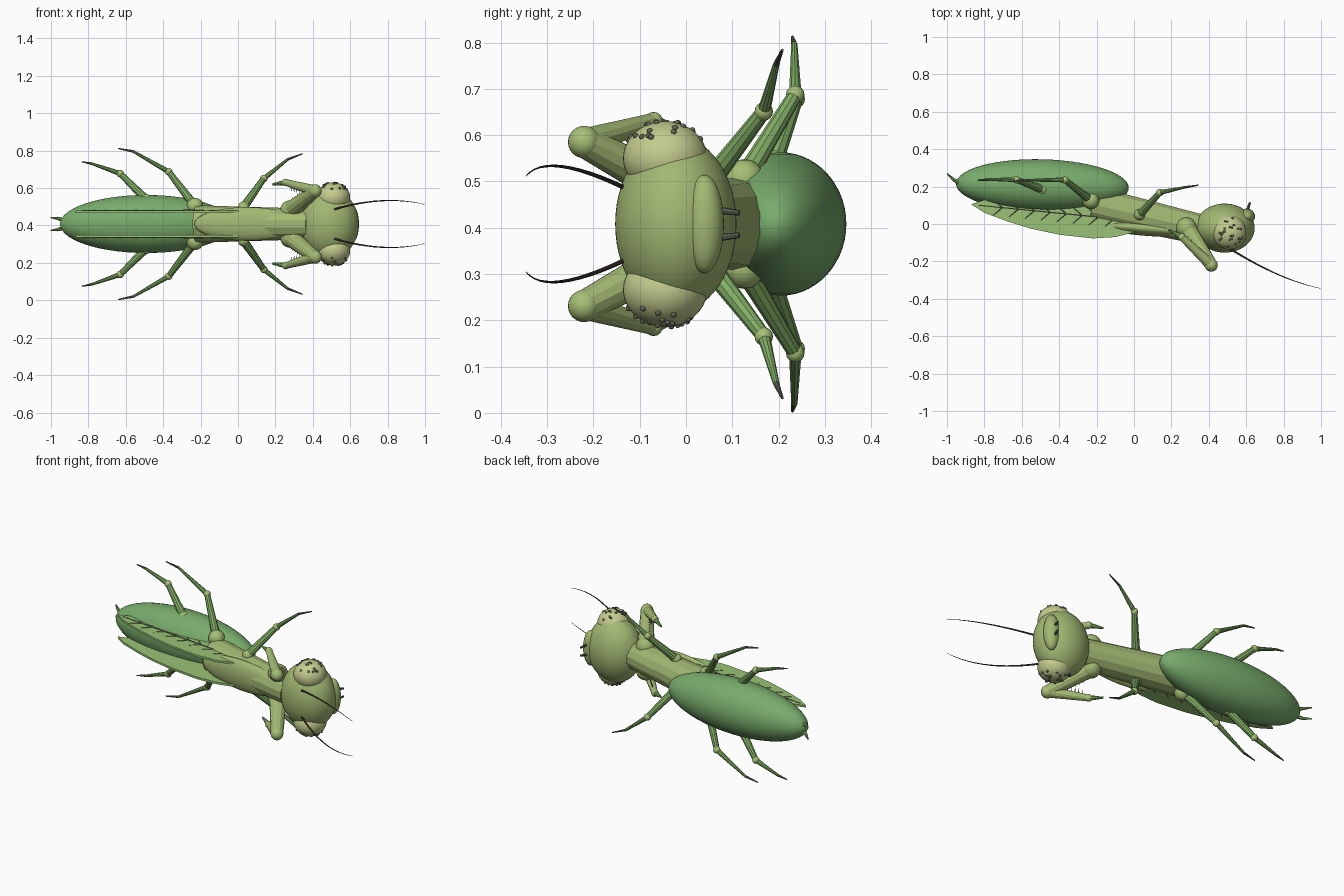
import bpy, bmesh, math, random
from mathutils import Vector, Matrix

if "Cube" in bpy.data.objects:
    bpy.data.objects.remove(bpy.data.objects["Cube"])

random.seed(4)
ZC = 0.408  # height of the body's symmetry plane


def material(name, rgb):
    m = bpy.data.materials.new(name)
    m.diffuse_color = (*rgb, 1)
    m.use_nodes = True
    m.node_tree.nodes["Principled BSDF"].inputs["Base Color"].default_value = m.diffuse_color
    return m


GREEN = material("abdomen_green", (0.19, 0.41, 0.15))
BODY = material("body_green", (0.36, 0.48, 0.17))
LEG = material("leg_green", (0.22, 0.42, 0.13))
JOINT = material("joint_green", (0.38, 0.52, 0.18))
EYE = material("eye_pale", (0.55, 0.60, 0.27))
WING = material("wing_green", (0.32, 0.54, 0.18))
DARK = material("dark_brown", (0.06, 0.045, 0.035))
GREY = material("grey_green", (0.12, 0.14, 0.09))


def finish(bm, name, mat, smooth):
    me = bpy.data.meshes.new(name)
    bmesh.ops.recalc_face_normals(bm, faces=bm.faces)
    for f in bm.faces:
        f.smooth = smooth
    bm.to_mesh(me)
    bm.free()
    ob = bpy.data.objects.new(name, me)
    me.materials.append(mat)
    bpy.context.collection.objects.link(ob)
    return ob


def ellipsoid(name, c, r, mat, seg=40, tilt=0):
    bm = bmesh.new()
    bmesh.ops.create_uvsphere(bm, u_segments=seg, v_segments=seg // 2, radius=1)
    bm.transform(Matrix.Translation(c) @ Matrix.Rotation(tilt, 4, 'Z') @ Matrix.Diagonal((*r, 1)))
    return finish(bm, name, mat, True)


def limb(bm, a, b, r1, r2, sides=10):
    a, b = Vector(a), Vector(b)
    d = b - a
    mx = Matrix.Translation((a + b) / 2) @ d.to_track_quat('Z', 'Y').to_matrix().to_4x4()
    bmesh.ops.create_cone(bm, cap_ends=True, segments=sides, radius1=r1, radius2=r2,
                          depth=d.length, matrix=mx)


def rod(name, pts, radii, mat, sides=10):
    bm = bmesh.new()
    for i in range(len(pts) - 1):
        limb(bm, pts[i], pts[i + 1], radii[i], radii[i + 1], sides)
    return finish(bm, name, mat, False)


def side(s, x, y, dz):
    return Vector((x, y, ZC + s * dz))


# body along x, back turned to -y
ellipsoid("abdomen", (-0.49, 0.204, ZC), (0.462, 0.142, 0.155), GREEN, 56, math.radians(-1.5))
rod("thorax", [(-0.22, 0.105, ZC), (0.38, -0.035, ZC)], [0.1, 0.082], BODY, 14)
ellipsoid("pronotum", (0.05, -0.022, ZC), (0.285, 0.04, 0.09), BODY, 40, math.radians(-5))
ellipsoid("head", (0.485, -0.022, ZC), (0.16, 0.131, 0.19), BODY, 56)
ellipsoid("face_plate", (0.602, 0.04, ZC), (0.045, 0.042, 0.106), BODY, 32)

# wing outline and veins, in the plane of the body's side
WING_EDGE = [(-0.87, 0.105), (-0.8, 0.06), (-0.68, 0.015), (-0.55, -0.025), (-0.4, -0.057),
             (-0.22, -0.077), (-0.1, -0.07), (0, -0.045), (0.07, 0.012), (0, 0.05),
             (-0.15, 0.1), (-0.4, 0.135), (-0.65, 0.145), (-0.8, 0.13)]


def wing(s, tag):
    bm = bmesh.new()
    low = [bm.verts.new((x, y, ZC + s * 0.06)) for x, y in WING_EDGE]
    f = bm.faces.new(low)
    up = bmesh.ops.extrude_face_region(bm, geom=[f])["geom"]
    bmesh.ops.translate(bm, verts=[v for v in up if isinstance(v, bmesh.types.BMVert)],
                        vec=(0, 0, s * 0.012))
    finish(bm, "wing_" + tag, WING, False)
    bm = bmesh.new()
    mid = lambda t: (-0.83 + 0.9 * t, 0.1 - 0.088 * t)
    limb(bm, side(s, *mid(0), 0.072), side(s, *mid(1), 0.072), 0.003, 0.005, 6)
    for i in range(8):
        x, y = mid(0.14 + i * 0.095)
        for k in (-1, 1):
            limb(bm, side(s, x, y, 0.072), side(s, x - 0.05, y + k * 0.042, 0.072), 0.003, 0.0015, 5)
    finish(bm, "wing_veins_" + tag, GREY, False)


# walking legs: hip, knee, ankle, toe as (x, y, distance from middle), hip ball size
LEGS = {
    "front": [(0.03, 0.05, 0.09), (0.138, 0.168, 0.243), (0.265, 0.195, 0.345), (0.345, 0.208, 0.376), 0.03],
    "middle": [(-0.23, 0.125, 0.095), (-0.37, 0.236, 0.279), (-0.56, 0.234, 0.388), (-0.64, 0.23, 0.404), 0.045],
    "hind": [(-0.49, 0.185, 0.13), (-0.63, 0.237, 0.27), (-0.78, 0.238, 0.322), (-0.835, 0.234, 0.333), 0.03],
}

for s, tag in ((1, "upper"), (-1, "lower")):
    wing(s, tag)
    for n, (hip, knee, ankle, toe, ball) in LEGS.items():
        h, k, a, t = [side(s, *p) for p in (hip, knee, ankle, toe)]
        ellipsoid(f"{n}_hip_{tag}", h, [ball] * 3, JOINT, 20)
        rod(f"{n}_thigh_{tag}", [h, k], [0.024, 0.016], LEG)
        ellipsoid(f"{n}_knee_{tag}", k, [0.02] * 3, JOINT, 16)
        rod(f"{n}_shin_{tag}", [k, a], [0.014, 0.007], LEG)
        rod(f"{n}_foot_{tag}", [a, t], [0.007, 0.003], GREY, 8)

    # folded grasping arm with spines
    hip, elbow = side(s, 0.28, -0.02, 0.072), side(s, 0.413, -0.22, 0.177)
    wrist, claw = side(s, 0.255, -0.07, 0.222), side(s, 0.185, -0.03, 0.212)
    ellipsoid("arm_hip_" + tag, hip, [0.055] * 3, BODY, 28)
    rod("arm_upper_" + tag, [hip, elbow], [0.048, 0.034], BODY, 12)
    ellipsoid("arm_elbow_" + tag, elbow, [0.035] * 3, JOINT, 24)
    rod("arm_lower_" + tag, [elbow, wrist], [0.03, 0.018], BODY, 12)
    ellipsoid("arm_wrist_" + tag, wrist, [0.02] * 3, JOINT, 16)
    rod("arm_claw_" + tag, [wrist, claw], [0.016, 0.005], LEG, 8)
    bm = bmesh.new()
    for i in range(7):
        t = 0.3 + i * 0.09
        p, q = elbow.lerp(wrist, t), elbow.lerp(hip, t)
        d = (q - p).normalized()
        limb(bm, p, p + d * 0.042, 0.005, 0.001, 5)
        limb(bm, q, q - d * 0.058, 0.005, 0.001, 5)
    finish(bm, "arm_spines_" + tag, GREY, False)

    # eye with dark specks on its outer cap
    ec, er = side(s, 0.51, -0.045, 0.142), (0.09, 0.091, 0.08)
    ellipsoid("eye_" + tag, ec, er, EYE, 40)
    bm = bmesh.new()
    for i in range(26):
        ang, rad = random.uniform(0, math.tau), math.sqrt(random.uniform(0.02, 0.78))
        n = Vector((rad * math.cos(ang), rad * math.sin(ang), s * math.sqrt(1 - rad * rad)))
        p = ec + Vector([n[j] * er[j] for j in range(3)])
        bmesh.ops.create_uvsphere(bm, u_segments=8, v_segments=6, radius=0.0065,
                                  matrix=Matrix.Translation(p))
    finish(bm, "eye_specks_" + tag, GREY, True)

    # curved tapering antenna
    p0, p1, p2 = side(s, 0.51, -0.13, 0.077), side(s, 0.78, -0.3, 0.158), side(s, 1.0, -0.345, 0.104)
    pts = [p0 * (1 - t) ** 2 + p1 * 2 * t * (1 - t) + p2 * t * t for t in [i / 12 for i in range(13)]]
    rod("antenna_" + tag, pts, [0.0055 - 0.00038 * i for i in range(13)], DARK, 8)

    # mouth pegs and tail feelers
    rod("mouth_peg_" + tag, [side(s, 0.605, 0.07, 0.03), side(s, 0.62, 0.115, 0.024)], [0.008, 0.006], GREY, 8)
    rod("tail_feeler_" + tag, [side(s, -0.93, 0.215, 0.02), side(s, -0.965, 0.238, 0.03),
                               side(s, -1.0, 0.27, 0.034)], [0.012, 0.009, 0.003], LEG, 8)
